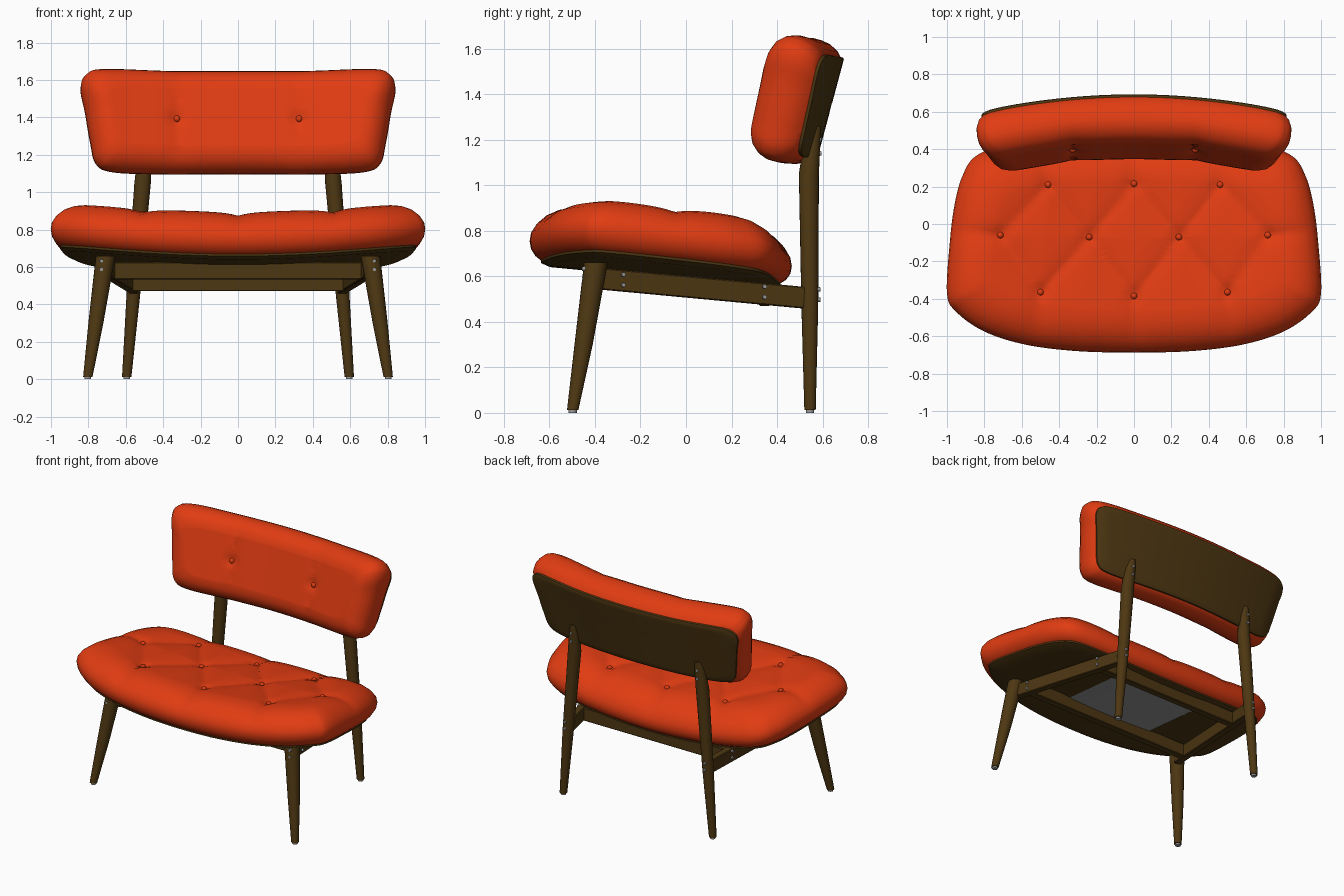
import bpy, bmesh, math
from mathutils import Vector, Matrix

if "Cube" in bpy.data.objects:
    bpy.data.objects.remove(bpy.data.objects["Cube"])


def material(name, rgb):
    m = bpy.data.materials.new(name)
    m.diffuse_color = (*rgb, 1)
    m.use_nodes = True
    m.node_tree.nodes["Principled BSDF"].inputs["Base Color"].default_value = m.diffuse_color
    return m


RED = material("red fabric", (0.75, 0.045, 0.006))
WOOD = material("dark wood", (0.075, 0.038, 0.006))
GREY = material("grey metal", (0.32, 0.32, 0.32))


def finish(name, bm, mat, angle=40):
    bmesh.ops.recalc_face_normals(bm, faces=bm.faces)
    me = bpy.data.meshes.new(name)
    bm.to_mesh(me)
    bm.free()
    me.materials.append(mat)
    ob = bpy.data.objects.new(name, me)
    bpy.context.collection.objects.link(ob)
    bpy.ops.object.select_all(action='DESELECT')
    ob.select_set(True)
    bpy.context.view_layer.objects.active = ob
    bpy.ops.object.shade_smooth_by_angle(angle=math.radians(angle))
    return ob


def outline(half, steps=8):
    """Closed smooth curve through mirrored half-outline points."""
    pts = [Vector(p) for p in half]
    pts += [Vector((-x, y)) for x, y in reversed(half[1:-1])]
    n, out = len(pts), []
    for i in range(n):
        a, b, c, d = (pts[(i + k) % n] for k in (-1, 0, 1, 2))
        for j in range(steps):
            t = j / steps
            out.append(0.5 * (2 * b + (c - a) * t + (2 * a - 5 * b + 4 * c - d) * t * t
                              + (3 * b - 3 * c + d - a) * t ** 3))
    return out


def slab(name, curve, rows, warp, mat, caps=30):
    """Stack of inset outlines (inset, height), capped by shrinking rings, then warped."""
    hx = max(p.x for p in curve)
    lo, hi = min(p.y for p in curve), max(p.y for p in curve)
    cy, hy = (lo + hi) / 2, (hi - lo) / 2
    levels = [(k / caps, *rows[0]) for k in range(1, caps)] + [(1, *r) for r in rows]
    levels += [(1 - k / caps, *rows[-1]) for k in range(1, caps)]
    bm = bmesh.new()
    rings = [[bm.verts.new(warp(p.x * (1 - d / hx) * s, cy + (p.y - cy) * (1 - d / hy) * s, h))
              for p in curve] for s, d, h in levels]
    n = len(curve)
    for a, b in zip(rings, rings[1:]):
        for i in range(n):
            bm.faces.new((a[i], a[(i + 1) % n], b[(i + 1) % n], b[i]))
    bm.faces.new(rings[0])
    bm.faces.new(rings[-1])
    return finish(name, bm, mat)


def tube(name, pts, radii, mat, n=20):
    bm = bmesh.new()
    rings = [[bm.verts.new((p[0] + r * math.cos(2 * math.pi * i / n),
                            p[1] + r * math.sin(2 * math.pi * i / n), p[2])) for i in range(n)]
             for p, r in zip(pts, radii)]
    for a, b in zip(rings, rings[1:]):
        for i in range(n):
            bm.faces.new((a[i], a[(i + 1) % n], b[(i + 1) % n], b[i]))
    bm.faces.new(rings[0])
    bm.faces.new(rings[-1])
    return finish(name, bm, mat)


def beam(name, p, q, width, height, mat=WOOD):
    p, q = Vector(p), Vector(q)
    d = (q - p).normalized()
    side = d.cross(Vector((0, 0, 1))).normalized()
    up = side.cross(d)
    m = Matrix((d * (q - p).length, side * width, up * height)).transposed().to_4x4()
    bm = bmesh.new()
    bmesh.ops.create_cube(bm, size=1, matrix=Matrix.Translation((p + q) / 2) @ m)
    bmesh.ops.bevel(bm, geom=bm.edges[:], offset=0.005, segments=1, affect='EDGES')
    return finish(name, bm, mat, 20)


def screw(name, pos, direction):
    bm = bmesh.new()
    rot = Vector(direction).to_track_quat('Z', 'Y').to_matrix().to_4x4()
    bmesh.ops.create_cone(bm, cap_ends=True, segments=10, radius1=0.011, radius2=0.009,
                          depth=0.02, matrix=Matrix.Translation(pos) @ rot)
    return finish(name, bm, GREY)


def button(name, pos):
    bm = bmesh.new()
    bmesh.ops.create_uvsphere(bm, u_segments=14, v_segments=8, radius=0.018,
                              matrix=Matrix.Translation(pos))
    return finish(name, bm, RED)


def seg_dist(p, a, b):
    a, b = Vector(a), Vector(b)
    t = max(0, min(1, (p - a).dot(b - a) / (b - a).length_squared))
    return (p - a - (b - a) * t).length


def dent(x, y, creases, buttons, depth, width):
    p = Vector((abs(x), y))
    d = min(seg_dist(p, a, b) for a, b in creases)
    e = min((p - Vector(b)).length for b in buttons)
    return depth * math.exp(-d / width) + 0.014 * math.exp(-(e / 0.04) ** 2)


# Seat: diamond tufted cushion on a dished board
F0, F1, M0, M1, B0, B1 = ((0, -.385), (.5, -.365), (.24, -.07), (.715, -.06), (0, .215), (.46, .21))
SEAT_BUTTONS = (F0, F1, M0, M1, B0, B1)
SEAT_CREASES = ((F0, M0), (M0, F1), (F1, M1), (M1, B1), (B1, M0), (M0, B0), (F0, (0, -.7)),
                (F1, (.52, -.7)), (M1, (1, -.03)), (B1, (.48, .5)), (B0, (0, .5)))


def seat_board_warp(x, y, h):
    return Vector((x, y, 0.635 - 0.095 * (y + 0.35) + 0.08 * x * x + h))


def seat_warp(x, y, h):
    return seat_board_warp(x, y, h - dent(x, y, SEAT_CREASES, SEAT_BUTTONS, .022, .07)
                           * max(0, h / .25) ** 2)


seat_curve = outline([(0, -.687), (.3, -.68), (.58, -.645), (.8, -.575), (.95, -.47), (1, -.37),
                      (.985, -.1), (.96, .1), (.92, .25), (.85, .36), (.7, .415), (.4, .45), (0, .465)])
slab("seat_cushion", seat_curve, [(.06, .0), (.025, .025), (.006, .055), (0, .09), (.006, .125), (.03, .165),
                                  (.07, .203), (.12, .23), (.17, .244), (.22, .25)], seat_warp, RED)
slab("seat_board", seat_curve, [(.09, -.018), (.05, -.004), (.05, .015)], seat_board_warp, WOOD, 8)

# Backrest: curved cushion on a tilted plate
TILT = math.radians(15)
UP = Vector((0, math.sin(TILT), math.cos(TILT)))
FWD = Vector((0, -math.cos(TILT), math.sin(TILT)))


def plate_warp(x, w, h):
    p = Vector((x - 0.3 * x * h, 0.63 - 0.14 * x * x, 1.335))
    return p + UP * w + FWD * h


def back_warp(x, w, h):
    return plate_warp(x, w, h - dent(x, w, [((.35, -.3), (.35, .3))], [(.35, 0)], .016, .08)
                      * max(0, h / .25) ** 2)


back_curve = outline([(0, -.275), (.45, -.275), (.7, -.262), (.785, -.215), (.815, -.1), (.845, .08),
                      (.868, .2), (.845, .268), (.75, .295), (.4, .285), (0, .283)])
slab("backrest_cushion", back_curve, [(.06, .005), (.03, .03), (.008, .07), (0, .11), (0, .15), (.012, .185),
                                      (.04, .22), (.075, .24), (.12, .25)], back_warp, RED)
slab("backrest_plate", back_curve, [(.06, -.005), (.052, .0), (.05, .025)], plate_warp, WOOD, 8)

# Grey panel under the seat
bm = bmesh.new()
bmesh.ops.create_grid(bm, x_segments=12, y_segments=4, size=1)
for v in bm.verts:
    v.co = seat_board_warp(v.co.x * .35, v.co.y * .24 - .02, -.022)
finish("underside_panel", bm, GREY)

# Cross rails
beam("front_rail", (-.67, -.28, .58), (.67, -.28, .58), .05, .095)
beam("rear_rail", (-.575, .345, .518), (.575, .345, .518), .05, .095)

# Mirrored parts: buttons, legs, side rails, feet and screws
for s, side in ((-1, "left"), (1, "right")):
    for i, (x, y) in enumerate(SEAT_BUTTONS):
        if x or s > 0:
            button(f"seat_button_{side}_{i}", seat_warp(s * x, y, .252))
    button(f"backrest_button_{side}", back_warp(s * .35, .0, .252))

    tube(f"front_leg_{side}", [(s * .803, -.498, .012), (s * .76, -.45, .3), (s * .708, -.396, .66)],
         [.025, .04, .052], WOOD)
    tube(f"front_foot_{side}", [(s * .803, -.498, 0), (s * .803, -.498, .014)], [.018, .018], GREY)
    tube(f"rear_leg_{side}", [(s * .595, .545, .012), (s * .558, .544, .47), (s * .51, .54, 1.05),
                              (s * .5, .555, 1.2), (s * .495, .572, 1.26)],
         [.025, .037, .044, .036, .022], WOOD)
    tube(f"rear_foot_{side}", [(s * .595, .545, 0), (s * .595, .545, .014)], [.018, .018], GREY)
    beam(f"side_rail_{side}", (s * .695, -.38, .59), (s * .555, .53, .505), .05, .095)

    for i, dz in enumerate((-.023, .023)):
        screw(f"front_leg_screw_{side}_{i}", (s * .73, -.447, .61 + dz), (0, -1, 0))
        screw(f"rail_front_screw_{side}_{i}", (s * .706, -.275, .585 + dz), (s, .15, 0))
        screw(f"rail_rear_screw_{side}_{i}", (s * .61, .345, .532 + dz), (s, .15, 0))
        screw(f"rear_leg_low_screw_{side}_{i}", (s * .557, .58, .52 + dz), (0, 1, 0))
        screw(f"rear_leg_high_screw_{side}_{i}", (s * .503, .586, 1.17 + dz * 1.3), (0, 1, 0))
